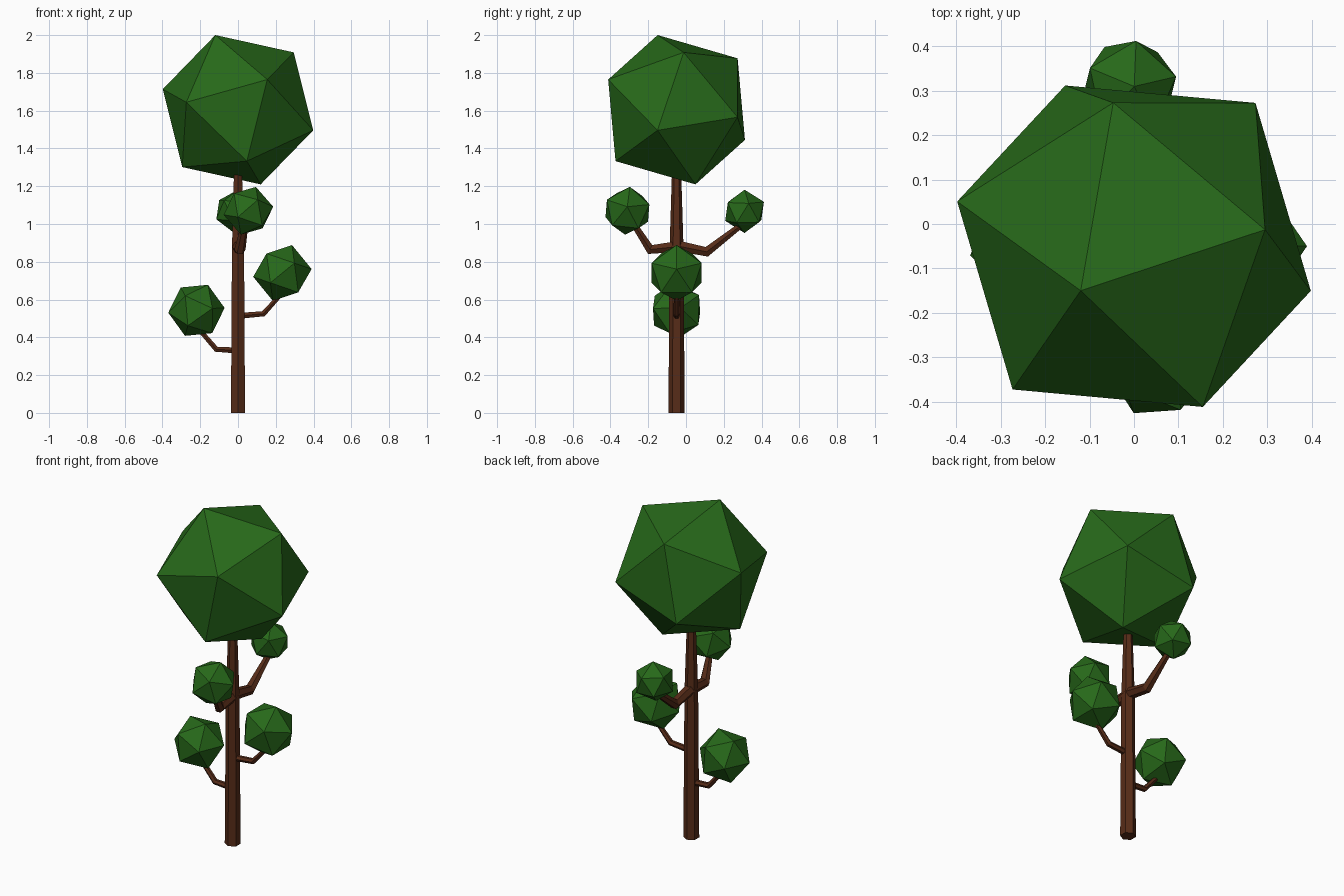
import bpy, bmesh, math
from mathutils import Vector, Matrix

if "Cube" in bpy.data.objects:
    bpy.data.objects.remove(bpy.data.objects["Cube"])


def material(name, rgb):
    m = bpy.data.materials.new(name)
    m.diffuse_color = (*rgb, 1)
    m.use_nodes = True
    m.node_tree.nodes["Principled BSDF"].inputs["Base Color"].default_value = m.diffuse_color
    return m


LEAF = material("leaf_green", (0.02, 0.14, 0.01))
BARK = material("bark_brown", (0.095, 0.025, 0.009))


def finish(bm, name, mat):
    bmesh.ops.recalc_face_normals(bm, faces=bm.faces)
    me = bpy.data.meshes.new(name)
    bm.to_mesh(me)
    bm.free()
    me.materials.append(mat)
    ob = bpy.data.objects.new(name, me)
    bpy.context.collection.objects.link(ob)
    return ob


def foliage(name, center, radius, tip, neighbour):
    """Icosahedron turned so one corner points to tip and an adjacent one towards neighbour."""
    z = Vector(tip).normalized()
    x = Vector(neighbour)
    x = (x - z * x.dot(z)).normalized()
    y = z.cross(x)
    rot = Matrix((x, y, z)).transposed().to_4x4()
    bm = bmesh.new()
    bmesh.ops.create_icosphere(bm, subdivisions=1, radius=radius,
                               matrix=Matrix.Translation(center) @ rot)
    return finish(bm, name, LEAF)


def limb(name, points, radii, side, sides=6):
    """Tapered faceted tube along a path lying in the plane square to side."""
    pts = [Vector(p) for p in points]
    u = Vector(side).normalized()
    bm = bmesh.new()
    rings = []
    for i, (p, r) in enumerate(zip(pts, radii)):
        a = (p - pts[max(i - 1, 0)]).normalized()
        b = (pts[min(i + 1, len(pts) - 1)] - p).normalized()
        v = (a + b).normalized().cross(u).normalized()
        rings.append([bm.verts.new(p + r * (u * math.cos(t) + v * math.sin(t)))
                      for t in (2 * math.pi * k / sides for k in range(sides))])
    for lo, hi in zip(rings, rings[1:]):
        for k in range(sides):
            n = (k + 1) % sides
            bm.faces.new((lo[k], lo[n], hi[n], hi[k]))
    bm.faces.new(rings[0])
    bm.faces.new(rings[-1])
    return finish(bm, name, BARK)


Y = -0.05  # trunk axis

# Trunk
limb("trunk", [(0, Y, 0), (0, Y, 0.87), (0, Y, 1.32)], [0.043, 0.037, 0.023], (0, 1, 0))

# Branches
limb("branch_left", [(0, Y, 0.33), (-0.115, Y, 0.337), (-0.23, Y, 0.47)],
     [0.018, 0.017, 0.013], (0, 1, 0))
limb("branch_right", [(0, Y, 0.513), (0.135, Y, 0.525), (0.23, Y, 0.63)],
     [0.018, 0.017, 0.013], (0, 1, 0))
limb("branch_front", [(0, Y, 0.88), (0.01, -0.19, 0.865), (0.04, -0.29, 1.02)],
     [0.033, 0.03, 0.017], (1, 0, 0))
limb("branch_back", [(0, Y, 0.885), (0, 0.11, 0.853), (0, 0.30, 1.0)],
     [0.033, 0.03, 0.017], (1, 0, 0))

# Foliage
foliage("crown", (0, Y, 1.605), 0.425, (-0.12, -0.10, 0.395), (0.3, 0.04, 0.295))
foliage("foliage_left", (-0.22, Y, 0.543), 0.151, (0.06, -0.029, 0.133), (-0.07, 0.029, 0.132))
foliage("foliage_right", (0.235, Y, 0.741), 0.156, (0.05, 0, 0.145), (0.156, 0, 0.01))
foliage("foliage_front", (0.055, -0.31, 1.07), 0.133, (0.04, 0.013, 0.127), (0.13, 0, 0.03))
foliage("foliage_back", (-0.01, 0.31, 1.067), 0.115, (0.01, 0, 0.11), (-0.11, 0.05, 0.05))
